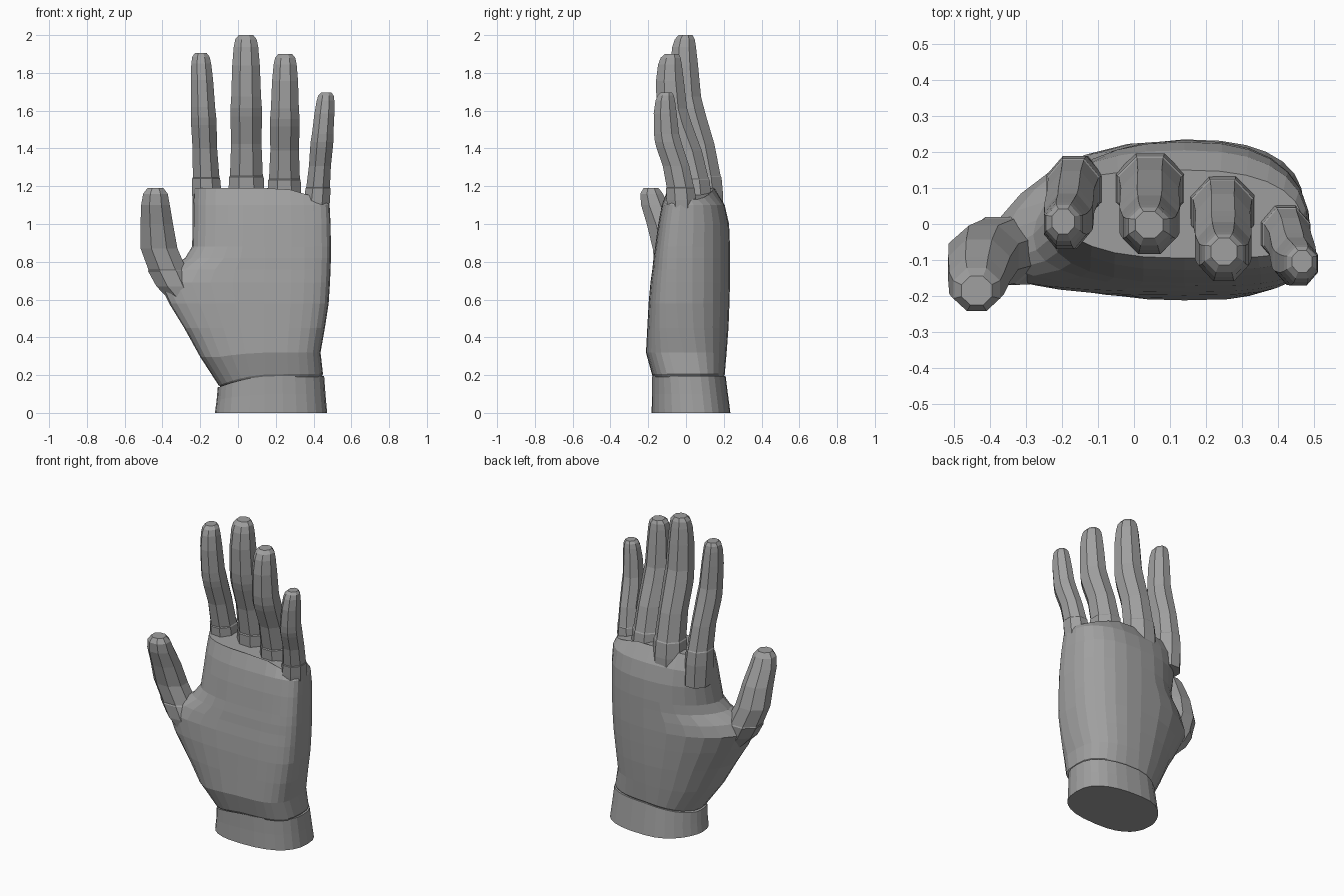
import bpy, bmesh, math

cube = bpy.data.objects.get("Cube")
if cube:
    bpy.data.objects.remove(cube, do_unlink=True)

skin = bpy.data.materials.new("plain_grey")
GREY = (0.35, 0.35, 0.35, 1)
skin.diffuse_color = GREY
skin.use_nodes = True
skin.node_tree.nodes["Principled BSDF"].inputs["Base Color"].default_value = GREY


def clamp(value):
    return max(0.0, min(1.0, value))


def loft(name, rings):
    """Skin a stack of equal rings and close both ends."""
    bm = bmesh.new()
    layers = [[bm.verts.new(point) for point in ring] for ring in rings]
    count = len(layers[0])
    for low, high in zip(layers, layers[1:]):
        for i in range(count):
            j = (i + 1) % count
            bm.faces.new((low[i], low[j], high[j], high[i]))
    bm.faces.new(layers[0][::-1])
    bm.faces.new(layers[-1])
    bmesh.ops.recalc_face_normals(bm, faces=bm.faces)
    mesh = bpy.data.meshes.new(name)
    bm.to_mesh(mesh)
    bm.free()
    mesh.materials.append(skin)
    obj = bpy.data.objects.new(name, mesh)
    bpy.context.collection.objects.link(obj)
    return obj


def body_ring(section, heel_power, middle=0.14, count=28):
    """Rounded section: each edge has its own y, each corner its own fullness."""
    z, left, right, left_y, right_y, front, back = section
    ring = []
    for i in range(count):
        angle = math.tau * i / count
        on_right, on_back = math.cos(angle) > 0, i < count / 2
        edge_x, edge_y = (right, right_y) if on_right else (left, left_y)
        if on_right:
            power = 0.8 if on_back else heel_power
        else:
            power = 1.25 if on_back else 0.8
        side = abs(math.cos(angle)) ** min(power, 0.85)
        bulge = abs(math.sin(angle)) ** power
        x = middle + (edge_x - middle) * side
        y = edge_y + ((back if on_back else front) - edge_y) * bulge
        # the wrist seam dips toward the thumb, the knuckle line toward the little finger
        seam = clamp(1 - abs(z - 0.2) / 0.2) * clamp((0.2 - x) / 0.3) ** 2
        knuckle = clamp((x - 0.25) / 0.2) if z > 1.1 else 0
        ring.append((x, y, z - 0.06 * (seam + knuckle)))
    return ring


def digit_ring(z, x, y, width, depth, sides=8):
    """Eight-sided section with flat front, back and flanks."""
    ring = []
    reach = 0.5 / math.cos(math.pi / sides)
    for i in range(sides):
        angle = math.tau * (i + 0.5) / sides
        ring.append((x + width * reach * math.cos(angle),
                     y + depth * reach * math.sin(angle), z))
    return ring


# Wrist cuff
wrist_sections = [
    (0, -0.122, 0.472, 0.01, 0.04, -0.182, 0.235),
    (0.1, -0.113, 0.463, 0.01, 0.03, -0.18, 0.222),
    (0.195, -0.107, 0.456, 0, 0.02, -0.18, 0.21),
]
loft("wrist", [body_ring(section, 0.8) for section in wrist_sections])

# Palm, swelling toward the thumb and thinning at the knuckles
palm_sections = [
    (0.19, -0.09, 0.44, 0, 0.02, -0.17, 0.195),
    (0.205, -0.103, 0.45, -0.01, 0.02, -0.18, 0.205),
    (0.32, -0.2, 0.437, -0.07, -0.01, -0.212, 0.215),
    (0.45, -0.285, 0.46, -0.1, -0.04, -0.205, 0.225),
    (0.58, -0.365, 0.48, -0.11, -0.05, -0.198, 0.23),
    (0.69, -0.42, 0.487, -0.1, -0.05, -0.188, 0.233),
    (0.76, -0.37, 0.49, -0.07, -0.05, -0.178, 0.233),
    (0.82, -0.28, 0.492, -0.03, -0.05, -0.172, 0.233),
    (0.88, -0.243, 0.492, 0.01, -0.05, -0.163, 0.233),
    (1, -0.24, 0.49, 0.05, -0.04, -0.147, 0.228),
    (1.1, -0.24, 0.485, 0.08, -0.03, -0.128, 0.205),
    (1.19, -0.235, 0.475, 0.09, -0.03, -0.095, 0.15),
]
loft("palm", [body_ring(section, 0.6) for section in palm_sections])

# Thumb, its root buried in the side of the palm
thumb_sections = [
    (0.56, -0.25, -0.075, 0.15, 0.14),
    (0.67, -0.332, -0.078, 0.2, 0.18),
    (0.75, -0.37, -0.075, 0.212, 0.188),
    (0.757, -0.373, -0.075, 0.202, 0.18),
    (0.87, -0.418, -0.09, 0.195, 0.172),
    (1, -0.43, -0.125, 0.172, 0.165),
    (1.1, -0.437, -0.165, 0.152, 0.145),
    (1.16, -0.437, -0.182, 0.13, 0.12),
    (1.19, -0.437, -0.185, 0.085, 0.08),
]
loft("thumb", [digit_ring(*section) for section in thumb_sections])

# Fingers share one outline: height, width, depth, forward curl
finger_outline = [
    (-0.12, 1.02, 0.95, -0.05),
    (0.06, 1.05, 1.02, 0),
    (0.165, 1, 1, 0.06),
    (0.172, 0.95, 0.95, 0.06),
    (0.36, 0.88, 0.92, 0.33),
    (0.52, 0.91, 0.93, 0.72),
    (0.57, 0.91, 0.92, 0.82),
    (0.64, 0.86, 0.87, 0.92),
    (0.82, 0.8, 0.8, 1),
    (0.93, 0.71, 0.68, 1),
    (0.975, 0.62, 0.57, 0.97),
    (1, 0.42, 0.4, 0.93),
]


def finger(name, base, tip, width, depth):
    rings = []
    for t, wide, deep, curl in finger_outline:
        x, z = (base[k] + (tip[k] - base[k]) * t for k in (0, 2))
        y = base[1] + (tip[1] - base[1]) * curl
        rings.append(digit_ring(z, x, y, width * wide, depth * deep))
    return loft(name, rings)


finger("index_finger", (-0.163, 0.1, 1.11), (-0.197, 0, 1.905), 0.148, 0.175)
finger("middle_finger", (0.045, 0.102, 1.1), (0.042, -0.01, 2), 0.183, 0.185)
finger("ring_finger", (0.245, 0.04, 1.1), (0.25, -0.085, 1.9), 0.172, 0.185)
finger("little_finger", (0.415, -0.025, 1.09), (0.467, -0.11, 1.695), 0.132, 0.152)
